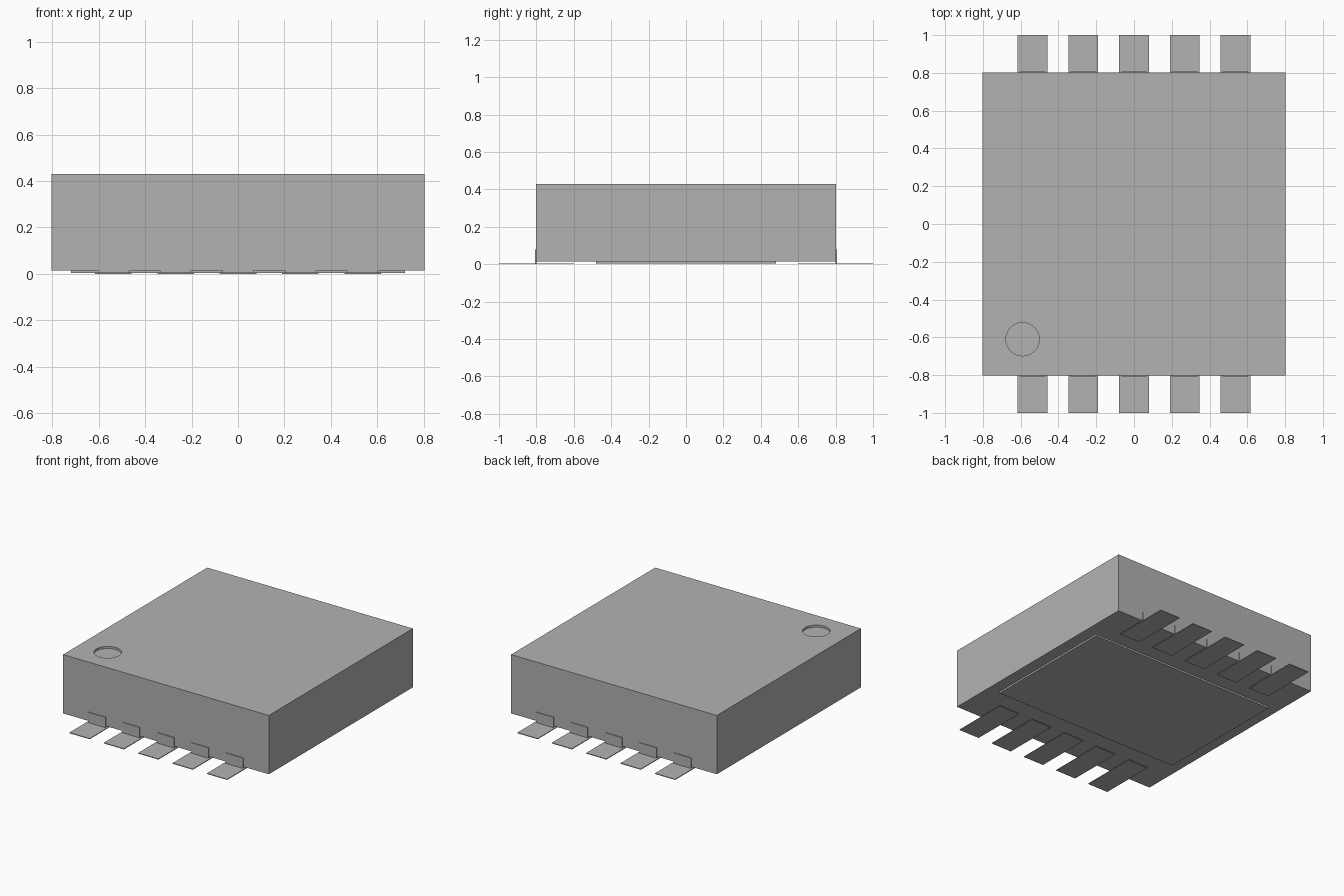
import bpy

cube = bpy.data.objects.get("Cube")
if cube:
    bpy.data.objects.remove(cube, do_unlink=True)

# Single flat grey for the whole component
grey = bpy.data.materials.new("plain grey")
grey.use_nodes = True
colour = (0.448, 0.448, 0.448, 1.0)
grey.diffuse_color = colour
grey.node_tree.nodes["Principled BSDF"].inputs["Base Color"].default_value = colour


def box(name, x, y, z):
    """Box from (min, max) ranges on each axis."""
    bpy.ops.mesh.primitive_cube_add(size=1)
    ob = bpy.context.object
    ob.name = name
    for v in ob.data.vertices:
        v.co = [r[0] if c < 0 else r[1] for c, r in zip(v.co, (x, y, z))]
    ob.data.materials.append(grey)
    return ob


BOTTOM, TOP, HALF = 0.015, 0.43, 0.803

# Package body
body = box("package_body", (-HALF, HALF), (-HALF, HALF), (BOTTOM, TOP))

# Round orientation dimple sunk into one top corner
bpy.ops.mesh.primitive_cylinder_add(vertices=40, radius=0.088, depth=0.03,
                                    location=(-0.59, -0.61, TOP))
cutter = bpy.context.object
cutter.name = "dimple_cutter"
cutter.hide_render = True
cutter.data.materials.append(grey)
cut = body.modifiers.new("dimple", "BOOLEAN")
cut.operation = "DIFFERENCE"
cut.solver = "EXACT"
cut.object = cutter
bpy.context.view_layer.objects.active = body
bpy.ops.object.modifier_apply(modifier=cut.name)
bpy.data.objects.remove(cutter, do_unlink=True)

# Central pad under the body
box("thermal_pad", (-0.72, 0.72), (-0.48, 0.48), (0.003, BOTTOM))

# Five leads per side: a flat foot and a short upright tab against the body
for side, label in ((-1, "front"), (1, "back")):
    for i in range(5):
        x = (i - 2) * 0.2685
        foot = sorted((side * 0.60, side * 1.0))
        tab = sorted((side * (HALF - 0.005), side * (HALF + 0.005)))
        box(f"{label}_lead_foot_{i + 1}", (x - 0.079, x + 0.079), foot, (0, 0.005))
        box(f"{label}_lead_tab_{i + 1}", (x - 0.067, x + 0.067), tab, (0.004, 0.078))
